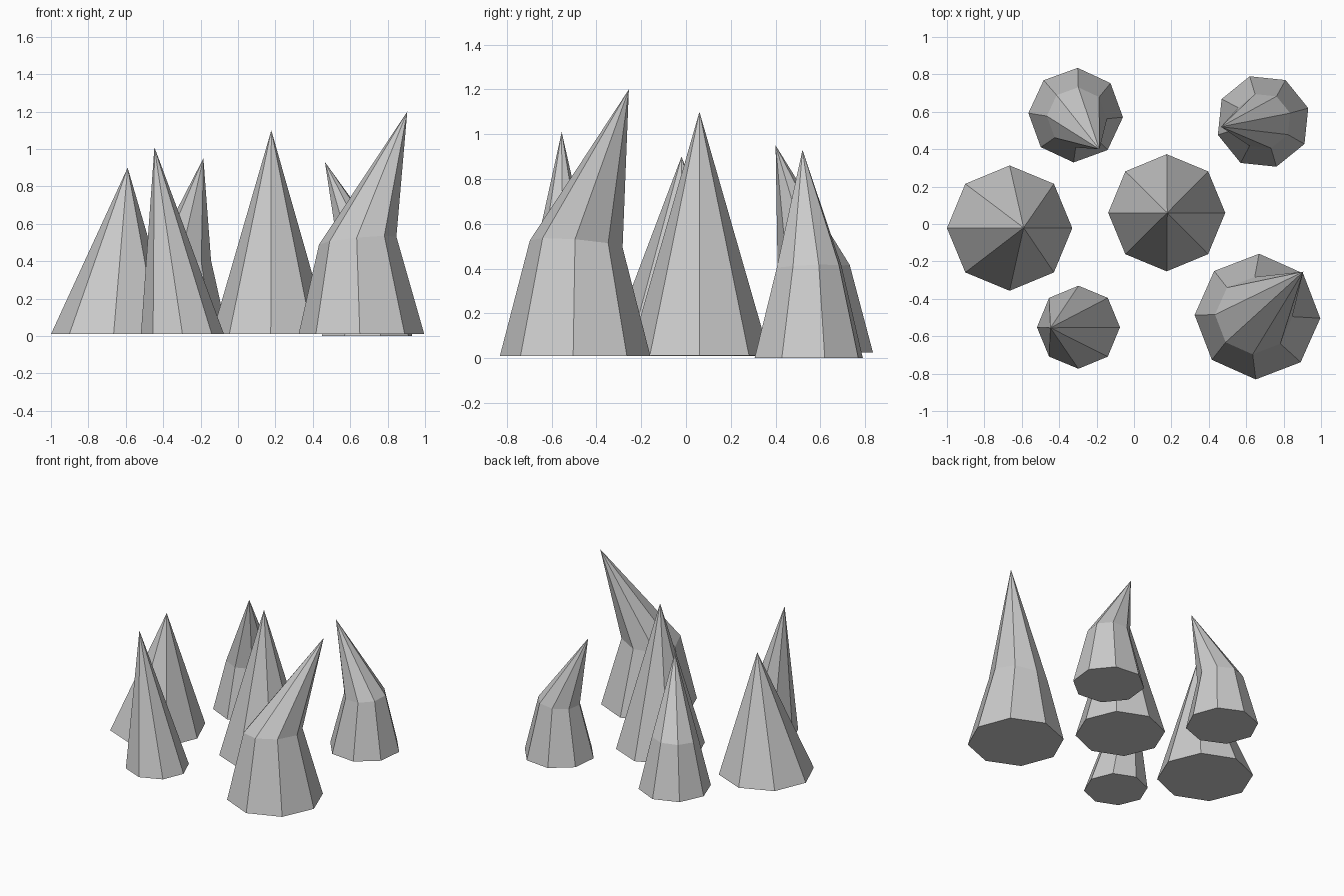
import bpy
import math

if "Cube" in bpy.data.objects:
    bpy.data.objects.remove(bpy.data.objects["Cube"])


def spike(name, base, radius, turn, apex, mid=None, tilt=(0, 0), sides=8):
    """Low-poly spike: base ring, optional narrower (tilted) waist ring, apex."""
    verts, faces = [], []

    def ring(c, r, slope):
        for i in range(sides):
            a = math.radians(turn) + 2 * math.pi * i / sides
            dx, dy = r * math.cos(a), r * math.sin(a)
            verts.append((c[0] + dx, c[1] + dy, c[2] + slope[0] * dx + slope[1] * dy))

    ring(base, radius, (0, 0))
    faces.append(tuple(reversed(range(sides))))
    top = 0
    if mid:
        ring(mid[:3], mid[3], tilt)
        top = sides
        for i in range(sides):
            j = (i + 1) % sides
            faces.append((i, j, sides + j, sides + i))
    verts.append(apex)
    tip = len(verts) - 1
    for i in range(sides):
        faces.append((top + i, top + (i + 1) % sides, tip))

    mesh = bpy.data.meshes.new(name)
    mesh.from_pydata(verts, [], faces)
    mesh.update()
    obj = bpy.data.objects.new(name, mesh)
    bpy.context.collection.objects.link(obj)
    return obj


# Straight spikes
spike("left_spike", (-0.665, -0.022, 0.01), 0.335, 0, (-0.59, -0.02, 0.90))
spike("centre_spike", (0.175, 0.06, 0.012), 0.313, 0, (0.178, 0.06, 1.10))
spike("front_spike", (-0.297, -0.552, 0.01), 0.222, 0, (-0.447, -0.555, 1.01))

# Bent spikes with a waist ring
spike("front_right_spike", (0.66, -0.495, 0.01), 0.336, -1.5, (0.905, -0.255, 1.20),
      mid=(0.64, -0.49, 0.51, 0.207), tilt=(0.10, -0.08))
spike("back_spike", (-0.312, 0.582, 0.025), 0.253, -2.5, (-0.185, 0.40, 0.95),
      mid=(-0.305, 0.57, 0.405, 0.161), tilt=(0, 0.07))
spike("back_right_spike", (0.69, 0.548, 0.0), 0.252, 16.5, (0.465, 0.52, 0.93),
      mid=(0.69, 0.55, 0.407, 0.151), tilt=(0.06, 0.04))
